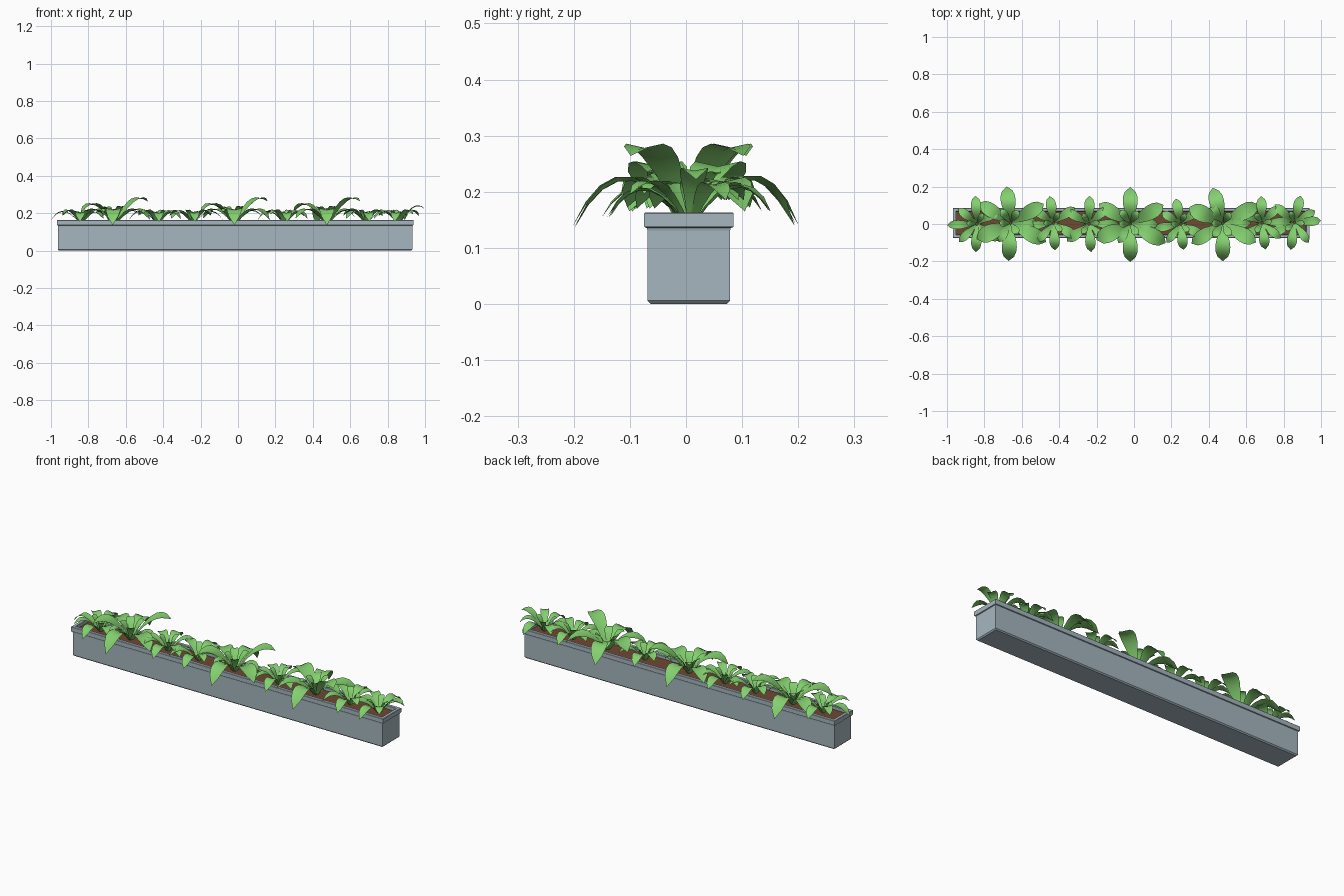
import bpy, bmesh, math

if "Cube" in bpy.data.objects:
    bpy.data.objects.remove(bpy.data.objects["Cube"])

CX, CY = -0.015, 0.005      # planter centre


def material(name, rgb):
    m = bpy.data.materials.new(name)
    m.diffuse_color = (*rgb, 1)
    m.use_nodes = True
    m.node_tree.nodes["Principled BSDF"].inputs["Base Color"].default_value = m.diffuse_color
    return m


GREEN = material("leaf_green", (0.23, 0.63, 0.16))
SOIL = material("soil_brown", (0.16, 0.065, 0.032))
METAL = material("blue_grey", (0.38, 0.47, 0.52))


def finish(bm, name, mat):
    me = bpy.data.meshes.new(name)
    bm.to_mesh(me)
    bm.free()
    ob = bpy.data.objects.new(name, me)
    bpy.context.collection.objects.link(ob)
    me.materials.append(mat)
    return ob


# Planter trough: rectangular section loops (offset from body size, height)
HX, HY = 0.9475, 0.0735
profile = [(-0.006, 0), (0, 0.006), (0, 0.130), (0.001, 0.135), (0.0055, 0.137),
           (0.0065, 0.139), (0.0065, 0.161), (0.0045, 0.163),
           (-0.010, 0.163), (-0.012, 0.161), (-0.012, 0.02)]
bm = bmesh.new()
loops = []
for o, z in profile:
    loops.append([bm.verts.new((CX + sx * (HX + o), CY + sy * (HY + o), z))
                  for sx, sy in ((-1, -1), (1, -1), (1, 1), (-1, 1))])
for a, b in zip(loops, loops[1:]):
    for i in range(4):
        j = (i + 1) % 4
        bm.faces.new((a[i], a[j], b[j], b[i]))
bm.faces.new(loops[0][::-1])
bm.faces.new(loops[-1])
finish(bm, "planter_trough", METAL)

# Soil surface
bm = bmesh.new()
sx, sy = HX - 0.012, HY - 0.012
bm.faces.new([bm.verts.new((CX + a * sx, CY + b * sy, 0.145))
              for a, b in ((-1, -1), (1, -1), (1, 1), (-1, 1))])
finish(bm, "soil", SOIL)

# Leaf: arched, slightly folded blade
WIDTHS = [0.25, 0.45, 0.70, 0.92, 1.0, 0.95, 0.70, 0.0]
Z0 = 0.143


def leaf(bm, x, y, az, reach, width, peak, tip):
    h, d = peak - Z0, tip - Z0
    zc = Z0 + h + math.sqrt(max(h * h - h * d, 0))
    ca, sa = math.cos(math.radians(az)), math.sin(math.radians(az))
    rows = []
    n = len(WIDTHS) - 1
    for i, wf in enumerate(WIDTHS):
        t = i / n
        u = 1 - t
        r = u * u * 0.006 + 2 * u * t * reach * 0.6 + t * t * reach
        z = u * u * Z0 + 2 * u * t * zc + t * t * tip
        w = width * wf / 2
        row = [bm.verts.new((x + r * ca - s * w * sa, y + r * sa + s * w * ca,
                             z + abs(s) * w * 0.2 - w * 0.1))
               for s in ((-1, 0, 1) if wf else (0,))]
        rows.append(row)
    for a, b in zip(rows, rows[1:]):
        for k in range(2):
            if len(b) == 3:
                bm.faces.new((a[k], b[k], b[k + 1], a[k + 1]))
            else:
                bm.faces.new((a[k], b[0], a[k + 1]))


def plant(name, x, y, leaves):
    bm = bmesh.new()
    for l in leaves:
        leaf(bm, x, y, *l)
    bm.normal_update()
    for f in bm.faces:
        f.smooth = True
        if f.normal.z < 0:
            f.normal_flip()
    finish(bm, name, GREEN)


# Large plants: (azimuth, reach, width, peak height, tip height)
def large(up, down, mirror=False):
    side = [(30, 0.205, 0.080, 0.282, 0.264), (-28, 0.215, 0.085, 0.222, 0.165),
            (205, 0.20, 0.090, 0.250, 0.205), (147, 0.20, 0.075, 0.222, 0.172),
            (0, 0.15, 0.055, 0.215, 0.180), (238, 0.12, 0.045, 0.225, 0.205),
            (60, 0.08, 0.042, 0.238, 0.234), (125, 0.09, 0.042, 0.235, 0.228),
            (305, 0.07, 0.042, 0.235, 0.232), (180, 0.06, 0.040, 0.232, 0.230)]
    if mirror:
        side = [(-l[0], *l[1:]) for l in side]
    return side + [(up, 0.197, 0.080, 0.226, 0.140), (down, 0.203, 0.080, 0.224, 0.137)]


plant("large_plant_left", -0.66, 0.005, large(96, 267))
plant("large_plant_centre", -0.02, 0.0, large(90, 270))
plant("large_plant_right", 0.475, 0.004, large(106, 270, True))


# Small plants
def small(rot, scale, flip=1):
    base = [(182, 0.16, 0.048, 0.210, 0.162), (93, 0.150, 0.055, 0.210, 0.165),
            (268, 0.150, 0.055, 0.205, 0.155), (32, 0.145, 0.050, 0.215, 0.185),
            (-36, 0.150, 0.055, 0.208, 0.170), (225, 0.135, 0.045, 0.218, 0.195),
            (140, 0.130, 0.048, 0.215, 0.185), (60, 0.065, 0.032, 0.218, 0.216),
            (310, 0.065, 0.032, 0.215, 0.212), (175, 0.055, 0.032, 0.218, 0.216)]
    out = []
    for az, r, w, p, t in base:
        a = az + rot
        out.append((a if flip > 0 else 180 - a, r * scale, w, p, t))
    return out


spots = [(-0.84, 0.0, 0, 1.0, 1), (-0.43, 0.005, 5, 0.97, 1), (-0.24, 0.0, -2, 1.0, -1),
         (0.25, 0.0, 8, 0.92, 1), (0.685, 0.006, -5, 0.95, -1)]
for i, (x, y, rot, s, fl) in enumerate(spots):
    plant(f"small_plant_{i + 1}", x, y, small(rot, s, fl))

# End plant with a raised outer leaf
end = small(10, 0.98, -1)
end[0] = (4, 0.142, 0.050, 0.240, 0.222)
plant("small_plant_6", 0.858, 0.008, end)
